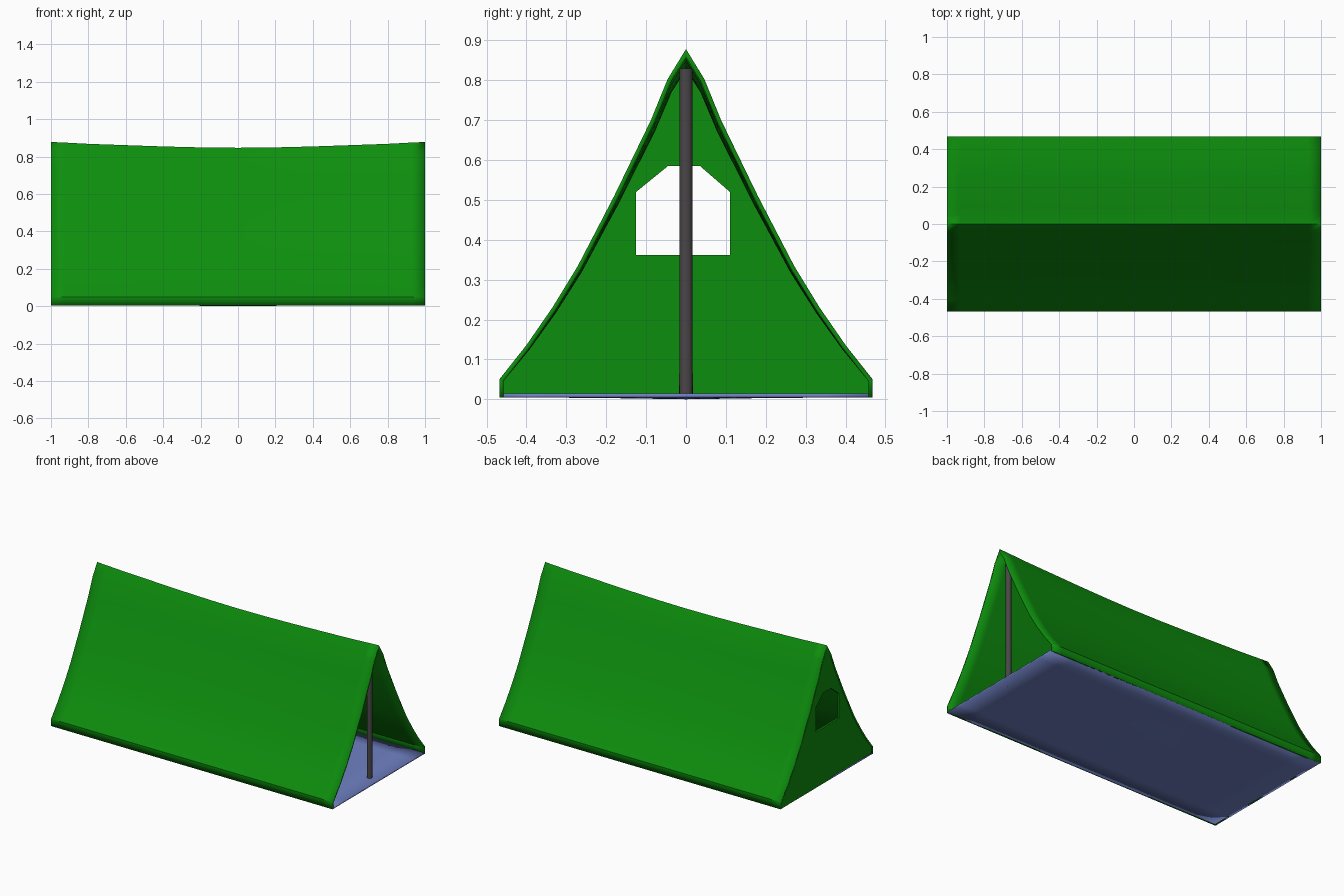
import bpy, bmesh, math

if "Cube" in bpy.data.objects:
    bpy.data.objects.remove(bpy.data.objects["Cube"])

def material(name, rgb):
    m = bpy.data.materials.new(name)
    m.diffuse_color = (*rgb, 1)
    m.use_nodes = True
    m.node_tree.nodes["Principled BSDF"].inputs["Base Color"].default_value = m.diffuse_color
    return m

GREEN = material("canvas green", (0.004, 0.27, 0.004))
BLUE = material("groundsheet blue", (0.16, 0.22, 0.55))
GREY = material("pole grey", (0.07, 0.062, 0.065))

def finish(bm, name, mat, smooth=True):
    me = bpy.data.meshes.new(name)
    bm.to_mesh(me)
    bm.free()
    me.materials.append(mat)
    ob = bpy.data.objects.new(name, me)
    bpy.context.collection.objects.link(ob)
    if smooth:
        bpy.ops.object.select_all(action='DESELECT')
        ob.select_set(True)
        bpy.context.view_layer.objects.active = ob
        bpy.ops.object.shade_smooth_by_angle(angle=math.radians(35))
    return ob

def solidify(ob, thickness, offset):
    m = ob.modifiers.new("thickness", 'SOLIDIFY')
    m.thickness = thickness
    m.offset = offset
    m.use_even_offset = True

# end profile, from one hem over the ridge to the other
half = [(0.468, 0.004), (0.468, 0.05), (0.40, 0.136), (0.335, 0.23), (0.272, 0.333),
        (0.18, 0.51), (0.088, 0.70), (0.046, 0.803)]
profile = [(-y, z) for y, z in half] + [(0, 0.878)] + [(y, z) for y, z in reversed(half)]

# canopy: profile swept along x, sagging towards the middle
half_x = [(1, 0), (0.93, 0.003), (0.8, 0.010), (0.6, 0.017), (0.4, 0.024), (0.2, 0.029)]
stations = [(-x, s) for x, s in half_x] + [(0, 0.031)] + [(x, s) for x, s in reversed(half_x)]
bm = bmesh.new()
rows = []
for x, sag in stations:
    rows.append([bm.verts.new((x, y, z - sag * max(0, z - 0.05) / 0.828)) for y, z in profile])
for a, b in zip(rows, rows[1:]):
    for i in range(len(profile) - 1):
        bm.faces.new((a[i], b[i], b[i + 1], a[i + 1]))
bm.normal_update()
canopy = finish(bm, "canopy", GREEN)
solidify(canopy, 0.011, -1)

# back wall with a window opening
window = [(-0.125, 0.362), (0.11, 0.362), (0.11, 0.52), (0.035, 0.585),
          (-0.045, 0.585), (-0.125, 0.52)]
wall_outline = [(y * 0.985, z - (0.012 if z > 0.8 else 0)) for y, z in profile]
bm = bmesh.new()
edges = []
for loop in (wall_outline, window):
    vs = [bm.verts.new((-0.993, y, z)) for y, z in loop]
    edges += [bm.edges.new((vs[i], vs[(i + 1) % len(vs)])) for i in range(len(vs))]
bmesh.ops.triangle_fill(bm, edges=edges, use_beauty=True, use_dissolve=False)
bmesh.ops.recalc_face_normals(bm, faces=bm.faces)
wall = finish(bm, "back_wall", GREEN, smooth=False)
solidify(wall, 0.012, 0)

# groundsheet, bulging slightly down in the middle
bm = bmesh.new()
bmesh.ops.create_grid(bm, x_segments=12, y_segments=8, size=1)
for v in bm.verts:
    x, y = v.co.x, v.co.y * 0.463
    v.co = (x * 0.999, y, 0.014 - 0.004 * math.exp(-(x / 0.2) ** 2 - (y / 0.15) ** 2))
floor = finish(bm, "groundsheet", BLUE)
solidify(floor, 0.010, -1)

# pole at the open end
bm = bmesh.new()
bmesh.ops.create_cone(bm, cap_ends=True, segments=16, radius1=0.017, radius2=0.016, depth=0.826)
for v in bm.verts:
    v.co.x += 0.935
    v.co.z += 0.417
finish(bm, "pole", GREY)
